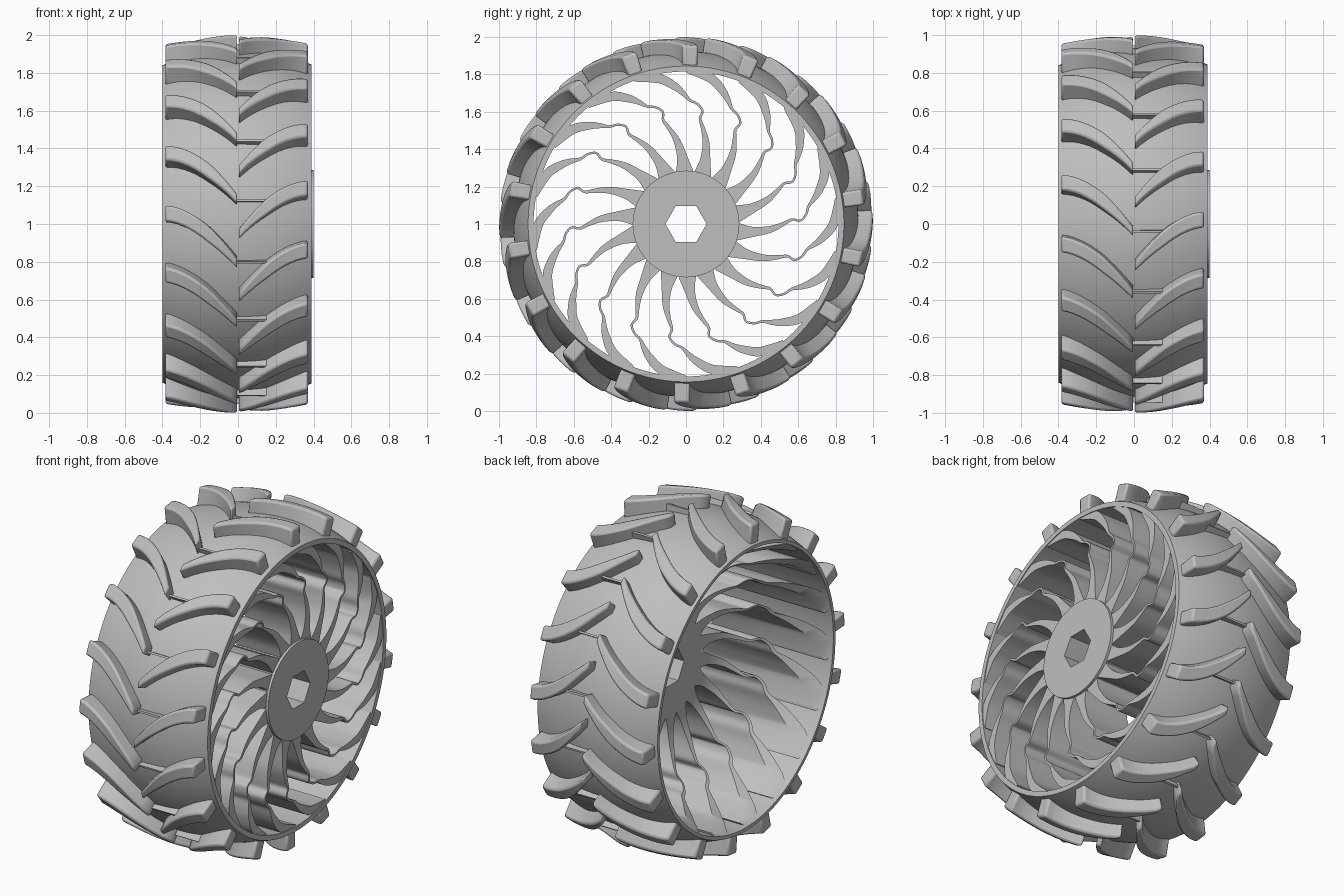
import bpy, bmesh, math
from mathutils import Vector

if "Cube" in bpy.data.objects:
    bpy.data.objects.remove(bpy.data.objects["Cube"])

COUNT = 18
STEP = 2 * math.pi / COUNT
GREY = bpy.data.materials.new("grey")
GREY.diffuse_color = (0.52, 0.52, 0.52, 1)
GREY.use_nodes = True
GREY.node_tree.nodes["Principled BSDF"].inputs["Base Color"].default_value = GREY.diffuse_color


def polar(x, r, a):
    """Point on the wheel: axle along x, angle from +y towards +z."""
    return Vector((x, r * math.cos(a), 1 + r * math.sin(a)))


def finish(name, bm, angle=35, bevel=0):
    bmesh.ops.recalc_face_normals(bm, faces=bm.faces)
    me = bpy.data.meshes.new(name)
    bm.to_mesh(me)
    bm.free()
    me.materials.append(GREY)
    ob = bpy.data.objects.new(name, me)
    bpy.context.collection.objects.link(ob)
    if bevel:
        mod = ob.modifiers.new("rounding", 'BEVEL')
        mod.width, mod.segments = bevel, 2
        mod.limit_method, mod.angle_limit = 'ANGLE', math.radians(40)
    bpy.ops.object.select_all(action='DESELECT')
    ob.select_set(True)
    bpy.context.view_layer.objects.active = ob
    bpy.ops.object.shade_smooth_by_angle(angle=math.radians(angle))
    return ob


def bridge(bm, rings, closed):
    """Skin a row of equal vertex loops; cap the ends unless closed."""
    vs = [[bm.verts.new(p) for p in ring] for ring in rings]
    n = len(vs[0])
    pairs = list(zip(vs, vs[1:])) + ([(vs[-1], vs[0])] if closed else [])
    for a, b in pairs:
        for i in range(n):
            j = (i + 1) % n
            bm.faces.new((a[i], a[j], b[j], b[i]))
    if not closed:
        bm.faces.new(vs[0])
        bm.faces.new(vs[-1])


def crown(x):
    return 0.84 + 0.083 * (1 - (abs(x) / 0.40) ** 2)


# Tyre shell: crowned outside, straight bore inside
xs = [-0.40 + 0.79 * i / 20 for i in range(21)]
profile = [(x, crown(x)) for x in xs] + [(0.39, 0.815), (-0.40, 0.82)]
bm = bmesh.new()
bridge(bm, [[polar(x, r, 2 * math.pi * k / 144) for x, r in profile]
            for k in range(144)], True)
finish("tyre_shell", bm)


# Tread lugs: curved bars sweeping from the centre line to each shoulder
def lugs(name, side, tip, sweep, reach):
    bm = bmesh.new()
    for k in range(COUNT):
        rings = []
        for i in range(13):
            s = i / 12
            x = side * (0.004 + (reach - 0.004) * s)
            mid = tip + sweep * (1 - (1 - s) ** 1.7)
            half = 1.4 + 1.15 * min(1, s * 2.5)
            top, low = 1.0 - 0.045 * s ** 1.6, crown(x) - 0.015
            ring = [(low, -half - .2), (low, half + .2), (top, half), (top, -half)]
            rings.append([polar(x, r, math.pi - math.radians(mid + d) - k * STEP)
                          for r, d in ring])
        bridge(bm, rings, False)
    finish(name, bm, 40, 0.012)


lugs("left_lugs", -1, 7.7, 15.7, 0.385)
lugs("right_lugs", 1, -3.2, 14.6, 0.37)

# Thin ribs joining the two rows of lugs
bm = bmesh.new()
for k in range(COUNT):
    a = math.pi - math.radians(7.6) - k * STEP
    section = [(0.905, -.006), (0.905, .006), (0.953, .006), (0.953, -.006)]
    bridge(bm, [[polar(x, r, a + d) for r, d in section] for x in (-0.01, 0.175)], False)
finish("tread_ribs", bm)

# Deep hub drum with a hexagonal bore
HUB_BACK = 0.09
bm = bmesh.new()
N = 96


def hex_radius(a):
    return 0.11 * math.cos(math.pi / 6) / math.cos(a % (math.pi / 3) - math.pi / 6)


rings = []
for k in range(N):
    a = 2 * math.pi * k / N
    h = hex_radius(a)
    rings.append([polar(HUB_BACK, h, a), polar(0.40, h, a),
                  polar(0.40, 0.285, a), polar(HUB_BACK, 0.285, a)])
bridge(bm, rings, True)
finish("hub", bm)

# Blade spokes: (radius, angle in degrees, thickness) along the curve
PATH = [(.26, -11, .10), (.29, -10.5, .088), (.36, -9, .054), (.45, -6, .036),
        (.52, -2.3, .022), (.567, .1, .014), (.60, -.6, .012), (.62, -.2, .012),
        (.646, 2.5, .012), (.663, 6, .015), (.70, 9, .028), (.74, 12.5, .042),
        (.79, 18, .05), (.83, 27, .045)]


def catmull(p, steps):
    out = []
    for i in range(len(p) - 1):
        a, b, c, d = p[max(i - 1, 0)], p[i], p[i + 1], p[min(i + 2, len(p) - 1)]
        for j in range(steps):
            t = j / steps
            out.append(0.5 * (2 * b + (c - a) * t + (2 * a - 5 * b + 4 * c - d) * t ** 2
                              + (3 * b - a - 3 * c + d) * t ** 3))
    return out + [p[-1]]


line = catmull([Vector((r * math.cos(math.radians(d)), r * math.sin(math.radians(d)), w))
                for r, d, w in PATH], 4)
sections = []
for i, p in enumerate(line):
    t = (line[min(i + 1, len(line) - 1)] - line[max(i - 1, 0)]).to_2d().normalized()
    n = Vector((-t.y, t.x)) * p.z / 2
    sides = []
    for q in (p.to_2d() + n, p.to_2d() - n):
        # rear edge sweeps back from the hub to the far rim
        r = min(q.length, 0.834)
        depth = min(1, max(0, (r - 0.285) / 0.54))
        sides.append((r, math.atan2(q.y, q.x), HUB_BACK + 0.003 - 0.48 * depth ** 2.2))
    sections.append(sides)

bm = bmesh.new()
for k in range(COUNT):
    a0 = math.radians(2.3) + k * STEP
    bridge(bm, [[polar(0.385, s[0][0], s[0][1] + a0), polar(0.385, s[1][0], s[1][1] + a0),
                 polar(s[1][2], s[1][0], s[1][1] + a0), polar(s[0][2], s[0][0], s[0][1] + a0)]
                for s in sections], False)
finish("blade_spokes", bm, 40)
